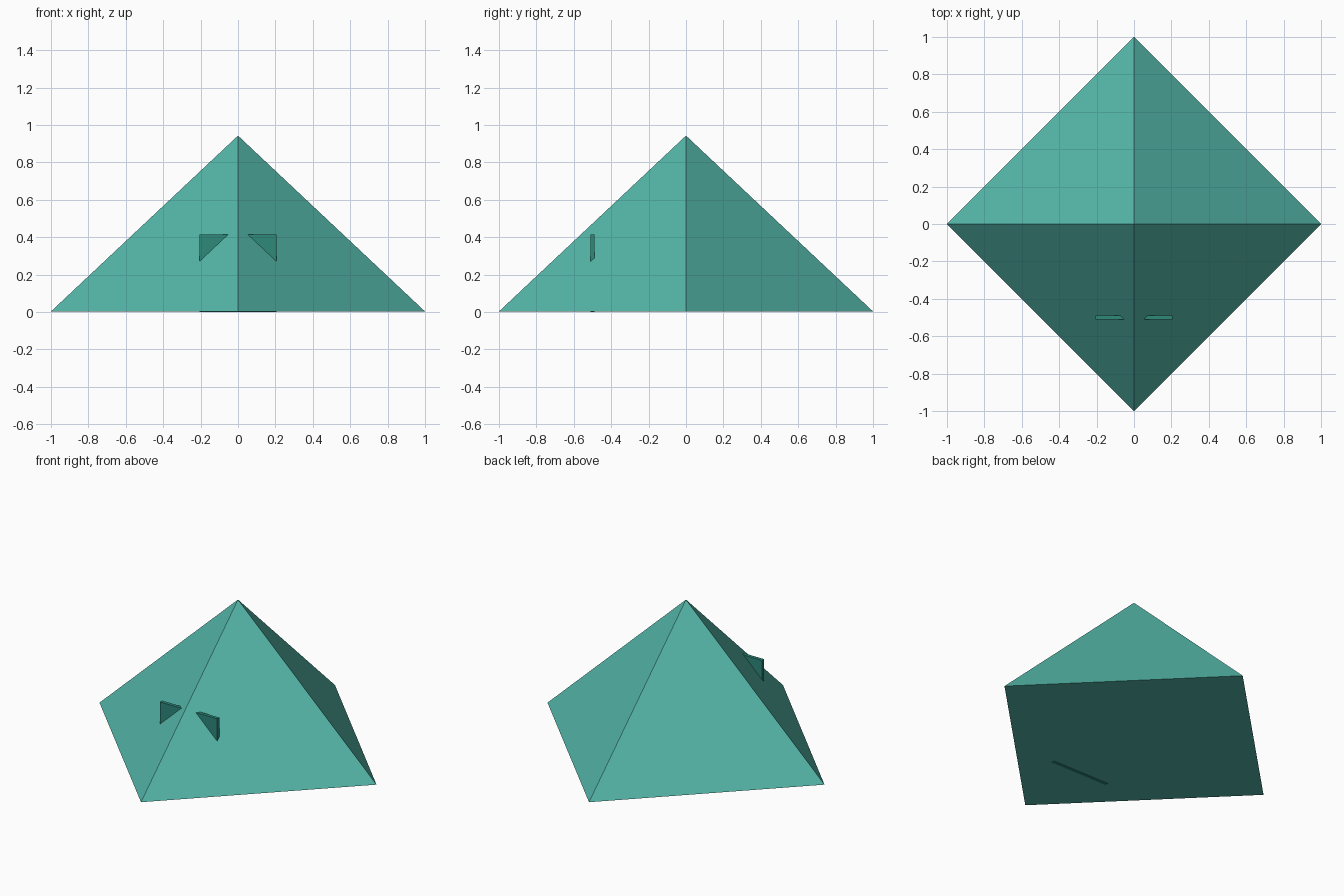
import bpy
import math

cube = bpy.data.objects.get("Cube")
if cube:
    bpy.data.objects.remove(cube, do_unlink=True)


def linear(v):
    v /= 255
    return v / 12.92 if v <= 0.04045 else ((v + 0.055) / 1.055) ** 2.4


def make_material(name, rgb):
    mat = bpy.data.materials.new(name)
    mat.use_nodes = True
    colour = (*[linear(v) for v in rgb], 1)
    mat.diffuse_color = colour
    mat.node_tree.nodes["Principled BSDF"].inputs["Base Color"].default_value = colour
    return mat


def finish(name, mat):
    obj = bpy.context.object
    obj.name = obj.data.name = name
    obj.data.materials.append(mat)
    return obj


light_teal = make_material("light teal", (84, 182, 168))
dark_teal = make_material("dark teal", (46, 136, 122))

# Four-sided pyramid with its corners on the axes
base, height = 0.003, 0.94
bpy.ops.mesh.primitive_cone_add(vertices=4, radius1=1, radius2=0, depth=height,
                                location=(0, 0, base + height / 2))
finish("pyramid_body", light_teal)

# Upright door slab, set into the front corner and standing on the ground
width, thickness, top = 0.414, 0.022, 0.415
bpy.ops.mesh.primitive_cube_add(size=1, location=(0, -0.499, top / 2))
door = finish("door_slab", dark_teal)
door.scale = (width, thickness, top)
